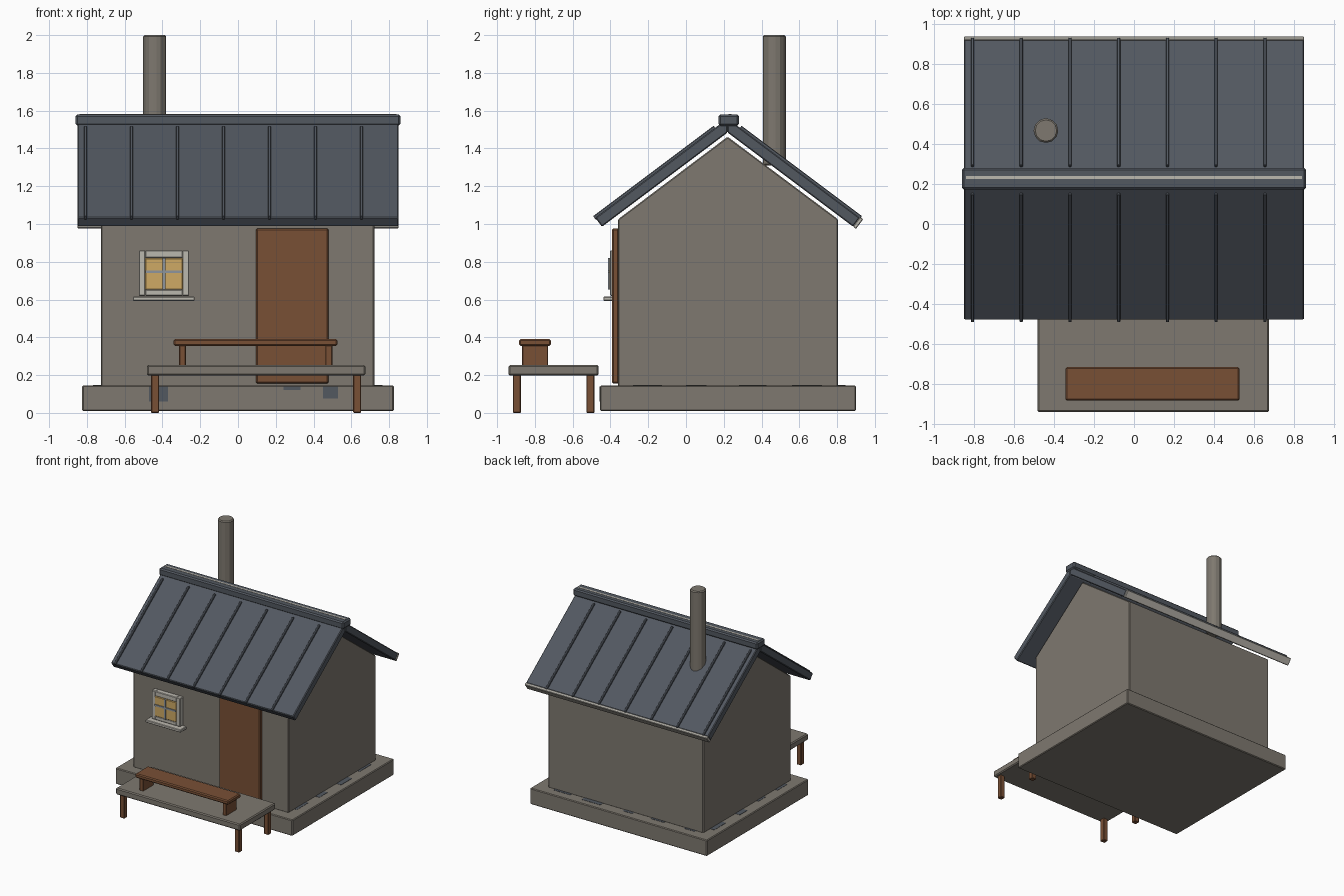
import bpy, bmesh, random
from mathutils import Vector

cube = bpy.data.objects.get("Cube")
if cube:
    bpy.data.objects.remove(cube, do_unlink=True)


def material(name, rgb):
    m = bpy.data.materials.new(name)
    m.use_nodes = True
    m.diffuse_color = (*rgb, 1)
    m.node_tree.nodes["Principled BSDF"].inputs["Base Color"].default_value = (*rgb, 1)
    return m


STONE = material("warm grey stone", (0.21, 0.19, 0.16))
SLATE = material("slate blue metal", (0.085, 0.098, 0.118))
WOOD = material("brown wood", (0.19, 0.08, 0.036))
TRIM = material("pale trim", (0.5, 0.48, 0.43))
GLASS = material("amber glass", (0.62, 0.4, 0.13))
BAR = material("blue grey bar", (0.27, 0.3, 0.34))


def finish(name, bm, mat, bevel):
    bmesh.ops.recalc_face_normals(bm, faces=bm.faces)
    mesh = bpy.data.meshes.new(name)
    bm.to_mesh(mesh)
    bm.free()
    mesh.materials.append(mat)
    ob = bpy.data.objects.new(name, mesh)
    bpy.context.collection.objects.link(ob)
    if bevel:
        mod = ob.modifiers.new("soft edges", "BEVEL")
        mod.width = bevel
        mod.segments = 1
    return ob


def prism(name, profile, x0, x1, mat, bevel=0.006):
    """Extrude a (y, z) outline along x."""
    bm = bmesh.new()
    face = bm.faces.new([bm.verts.new((x0, y, z)) for y, z in profile])
    ext = bmesh.ops.extrude_face_region(bm, geom=[face])["geom"]
    bmesh.ops.translate(bm, vec=(x1 - x0, 0, 0),
                        verts=[v for v in ext if isinstance(v, bmesh.types.BMVert)])
    return finish(name, bm, mat, bevel)


def box(name, x, y, z, mat, bevel=0.006):
    """Box from (low, high) ranges."""
    outline = [(y[0], z[0]), (y[1], z[0]), (y[1], z[1]), (y[0], z[1])]
    return prism(name, outline, x[0], x[1], mat, bevel)


# Base and gabled walls
RIDGE_Y, RIDGE_Z = 0.22, 1.484
box("foundation", (-0.825, 0.825), (-0.455, 0.9), (0.01, 0.145), STONE)
prism("walls", [(-0.36, 0.14), (0.805, 0.14), (0.805, 1.025),
                (RIDGE_Y, 1.462), (-0.36, 1.025)], -0.725, 0.722, STONE)


# Roof halves, standing seams and the back fascia share one sloped outline
def slope(side, start, end, low, high):
    def point(d, n):
        if d == 0:
            return (RIDGE_Y, RIDGE_Z + n / 0.8)
        return (RIDGE_Y + side * (d + 0.6 * n), RIDGE_Z - 0.75 * d + 0.8 * n)
    return [point(start, low), point(end, low), point(end, high), point(start, high)]


for side, label in ((-1, "front"), (1, "back")):
    prism(label + "_roof", slope(side, 0, 0.665, 0, 0.06), -0.85, 0.85, SLATE)
    for i in range(7):
        x = -0.807 + 0.2435 * i
        prism(f"{label}_roof_seam_{i + 1}", slope(side, 0.03, 0.668, 0.05, 0.073),
              x - 0.008, x + 0.008, SLATE, 0.003)
prism("back_fascia", slope(1, 0.663, 0.68, 0, 0.064), -0.85, 0.85, TRIM, 0.004)
box("ridge_cap", (-0.86, 0.86), (0.172, 0.28), (1.52, 1.58), SLATE, 0.01)
box("ridge_strip", (-0.84, 0.84), (0.224, 0.24), (1.575, 1.582), TRIM, 0)

# Chimney pipe
bm = bmesh.new()
bmesh.ops.create_cone(bm, cap_ends=True, segments=12, radius1=0.062, radius2=0.062, depth=0.69)
bmesh.ops.translate(bm, verts=bm.verts, vec=Vector((-0.44, 0.467, 1.655)))
chimney = finish("chimney", bm, STONE, 0)
cap_bevel = chimney.modifiers.new("soft rim", "BEVEL")
cap_bevel.width = 0.008
cap_bevel.segments = 1

# Door
box("door", (0.095, 0.48), (-0.393, -0.355), (0.155, 0.977), WOOD, 0.008)

# Window with four panes
WX, WZ = -0.392, 0.738
for sx, label in ((-1, "right"), (1, "left")):
    edges = sorted((WX + sx * 0.098, WX + sx * 0.133))
    box("window_frame_" + label, edges, (-0.402, -0.355), (0.62, 0.86), TRIM, 0.004)
box("window_frame_top", (WX - 0.1, WX + 0.1), (-0.402, -0.355), (0.82, 0.86), TRIM, 0.004)
box("window_frame_bottom", (WX - 0.1, WX + 0.1), (-0.402, -0.355), (0.62, 0.652), TRIM, 0.004)
box("window_glass", (WX - 0.1, WX + 0.1), (-0.406, -0.355), (0.652, 0.82), GLASS, 0.004)
box("window_bar_upright", (WX - 0.007, WX + 0.007), (-0.414, -0.4), (0.652, 0.82), BAR, 0)
box("window_bar_cross", (WX - 0.098, WX + 0.098), (-0.413, -0.4), (0.74, 0.754), BAR, 0)
box("window_sill", (-0.557, -0.23), (-0.438, -0.355), (0.593, 0.616), TRIM, 0.004)

# Porch platform on four posts
box("porch_platform", (-0.483, 0.675), (-0.94, -0.462), (0.198, 0.253), STONE, 0.008)
for i, x in enumerate((-0.46, 0.61)):
    for j, y in enumerate((-0.916, -0.527)):
        box(f"porch_post_{i * 2 + j + 1}", (x, x + 0.042), (y, y + 0.042),
            (0, 0.205), WOOD, 0.004)

# Bench
box("bench_seat", (-0.342, 0.527), (-0.883, -0.714), (0.355, 0.39), WOOD, 0.008)
for i, x in enumerate((-0.312, 0.463)):
    box(f"bench_leg_{i + 1}", (x, x + 0.036), (-0.868, -0.73), (0.25, 0.36), WOOD, 0.004)

# Dark damp patches on the ledge around the walls and on the front of the base
random.seed(4)
for i in range(5):
    x = -0.66 + 0.29 * i
    w = random.uniform(0.08, 0.18)
    box(f"back_patch_{i + 1}", (x, x + w), (0.8, 0.8 + random.uniform(0.02, 0.05)),
        (0.143, 0.147), SLATE, 0)
for sx, label in ((-1, "right"), (1, "left")):
    for i in range(4):
        y = -0.28 + 0.28 * i
        w = random.uniform(0.08, 0.17)
        edges = sorted((sx * 0.72, sx * (0.72 + random.uniform(0.02, 0.05))))
        box(f"{label}_patch_{i + 1}", edges, (y, y + w), (0.143, 0.147), SLATE, 0)
for i, (x0, x1, z) in enumerate(((-0.47, -0.37, 0.06), (0.24, 0.33, 0.122), (0.45, 0.53, 0.075))):
    box(f"front_patch_{i + 1}", (x0, x1), (-0.457, -0.45), (z, 0.14), SLATE, 0)
